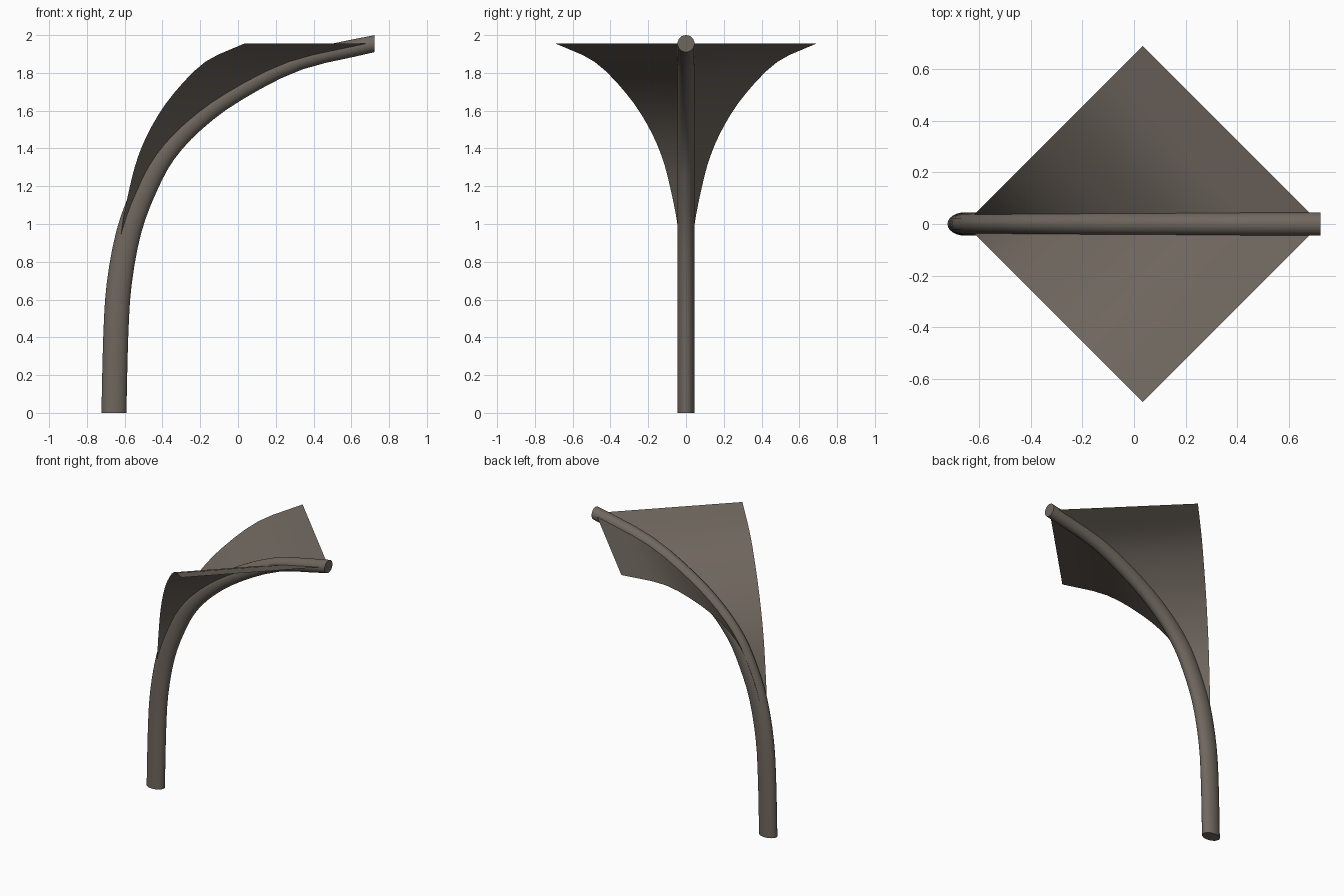
import bpy, bmesh, math
from mathutils import Vector

if "Cube" in bpy.data.objects:
    bpy.data.objects.remove(bpy.data.objects["Cube"])

# Rise of the vault: (fraction across, height)
PROFILE = [(0, 0), (.007, .4), (.02, .68), (.057, .958), (.115, 1.175),
           (.187, 1.36), (.3, 1.53), (.46, 1.692), (.7, 1.858), (1, 1.955)]
X0, SPAN, R, STRETCH = -0.657, 1.38, 0.045, 1.47

mat = bpy.data.materials.new("warm dark grey")
mat.diffuse_color = (0.16, 0.135, 0.113, 1)
mat.use_nodes = True
mat.node_tree.nodes["Principled BSDF"].inputs["Base Color"].default_value = mat.diffuse_color


def smooth(points, n=3):
    """Catmull-Rom through the profile points."""
    p = [Vector(q) for q in points]
    p = [2 * p[0] - p[1]] + p + [2 * p[-1] - p[-2]]
    out = []
    for a, b, c, d in zip(p, p[1:], p[2:], p[3:]):
        for k in range(n):
            t = k / n
            out.append(.5 * (2 * b + (c - a) * t + (2 * a - 5 * b + 4 * c - d) * t ** 2
                             + (3 * b - a - 3 * c + d) * t ** 3))
    return out + [p[-2]]


def make(name, bm, angle):
    me = bpy.data.meshes.new(name)
    bm.to_mesh(me)
    bm.free()
    me.materials.append(mat)
    ob = bpy.data.objects.new(name, me)
    bpy.context.collection.objects.link(ob)
    bpy.ops.object.select_all(action='DESELECT')
    bpy.context.view_layer.objects.active = ob
    ob.select_set(True)
    bpy.ops.object.shade_smooth_by_angle(angle=math.radians(angle))


curve = smooth(PROFILE)

# Diagonal rib: round tube swept along the curve, then stretched in x
bm = bmesh.new()
path = [Vector((u * SPAN / STRETCH, z)) for u, z in curve]
rings = []
for i, p in enumerate(path):
    t = (path[min(i + 1, len(path) - 1)] - path[max(i - 1, 0)]).normalized()
    if i == 0:
        t = Vector((0, 1))        # level foot
    if i == len(path) - 1:
        t = Vector((1, 0))        # upright end
    ring = []
    for k in range(24):
        a = math.tau * k / 24
        q = p + Vector((-t.y, t.x)) * R * math.cos(a)
        ring.append(bm.verts.new((X0 + q.x * STRETCH, R * math.sin(a), q.y)))
    rings.append(ring)
for r, s in zip(rings, rings[1:]):
    for k in range(24):
        bm.faces.new((r[k], r[k - 1], s[k - 1], s[k]))
bm.faces.new(rings[0])
bm.faces.new(rings[-1])
bmesh.ops.recalc_face_normals(bm, faces=bm.faces)
make("vault_rib", bm, 40)

# Two curved vault webs, mirrored about the rib
for name, side in (("front_web", -1), ("back_web", 1)):
    bm = bmesh.new()
    rows = []
    for u, z in curve[6:]:
        outer = bm.verts.new((X0 + SPAN / 2 * u, side * SPAN / 2 * u, z))
        inner = bm.verts.new((X0 + SPAN * u, 0, z))
        rows.append((outer, inner))
    for (a, b), (c, d) in zip(rows, rows[1:]):
        bm.faces.new((a, b, d, c) if side < 0 else (c, d, b, a))
    make(name, bm, 40)
